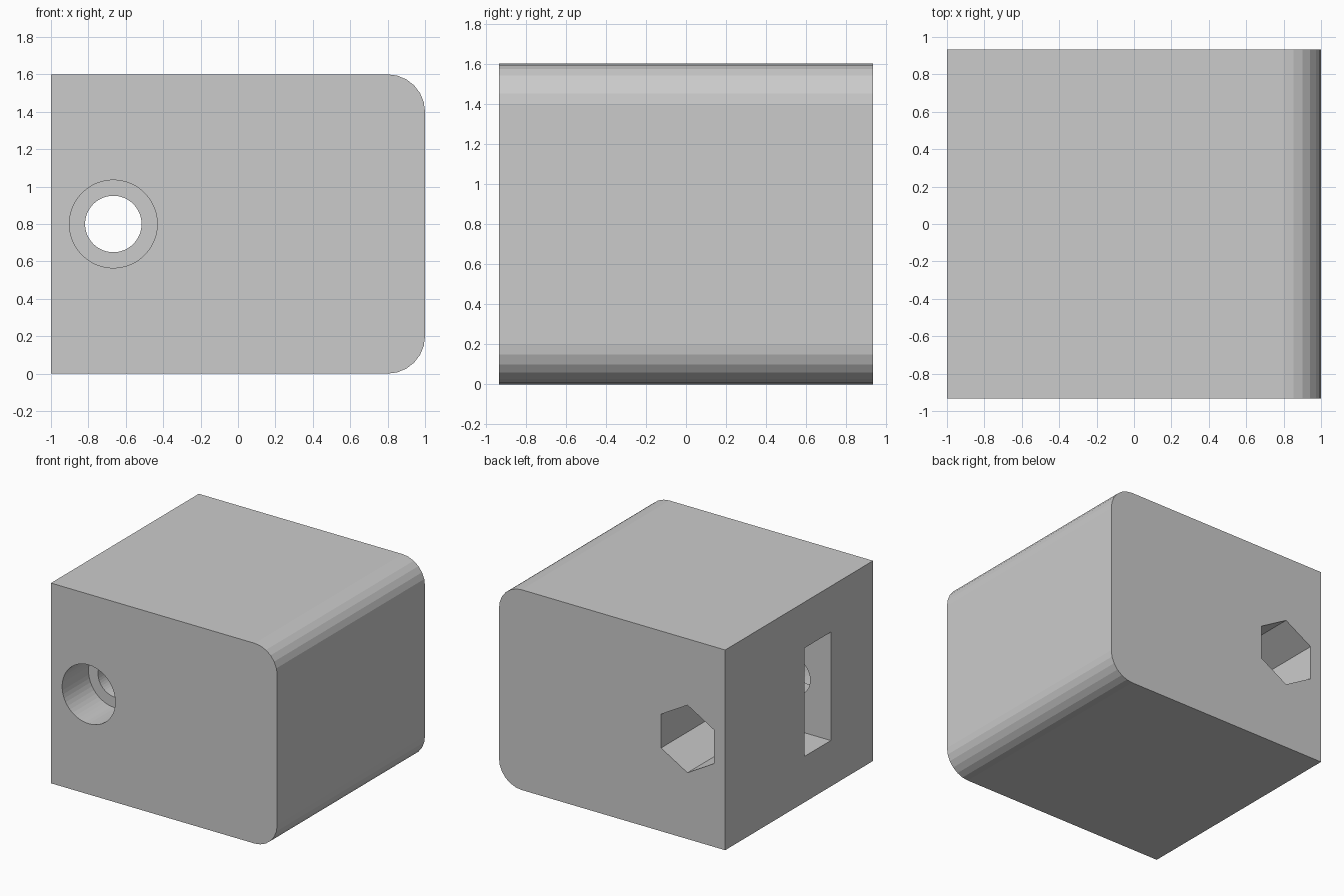
import bpy, bmesh
from math import sin, cos, pi, radians

if "Cube" in bpy.data.objects:
    bpy.data.objects.remove(bpy.data.objects["Cube"])

D = 14 / 15           # half depth of the block
HX, HZ = -2 / 3, 0.8  # axis of the bolt hole


def prism(name, points, y0, y1):
    """Extrude an x-z outline from y0 to y1."""
    bm = bmesh.new()
    face = bm.faces.new([bm.verts.new((x, y0, z)) for x, z in points])
    out = bmesh.ops.extrude_face_region(bm, geom=[face])
    for v in out["geom"]:
        if isinstance(v, bmesh.types.BMVert):
            v.co.y = y1
    bmesh.ops.recalc_face_normals(bm, faces=bm.faces)
    mesh = bpy.data.meshes.new(name)
    bm.to_mesh(mesh)
    bm.free()
    obj = bpy.data.objects.new(name, mesh)
    bpy.context.collection.objects.link(obj)
    return obj


def ring(cx, cz, r, n, start=0.0, sweep=2 * pi, closed=True):
    count = n if closed else n + 1
    return [(cx + r * cos(start + sweep * i / n), cz + r * sin(start + sweep * i / n))
            for i in range(count)]


# Block with two rounded edges on the right side
outline = [(-1, 1.6), (-1, 0)]
outline += ring(0.8, 0.2, 0.2, 6, -pi / 2, pi / 2, False)
outline += ring(0.8, 1.4, 0.2, 6, 0, pi / 2, False)
block = prism("block", outline, -D, D)

# Cutters: bolt hole, front counterbore, rear hex pocket, side slot
cutters = [
    prism("bolt_hole_cutter", ring(HX, HZ, 0.151, 48), -D - 0.1, D + 0.1),
    prism("counterbore_cutter", ring(HX, HZ, 0.235, 48), -D - 0.1, -0.6),
    prism("hex_pocket_cutter", ring(HX, HZ, 0.27, 6, radians(30)), 0.135, D + 0.1),
    prism("side_slot_cutter",
          [(-1.1, 0.367), (-0.234, 0.367), (-0.234, 1.233), (-1.1, 1.233)], -0.4, -0.065),
]
for c in cutters:
    mod = block.modifiers.new(c.name, 'BOOLEAN')
    mod.operation = 'DIFFERENCE'
    mod.solver = 'EXACT'
    mod.object = c
    c.hide_render = True
    c.hide_viewport = True
